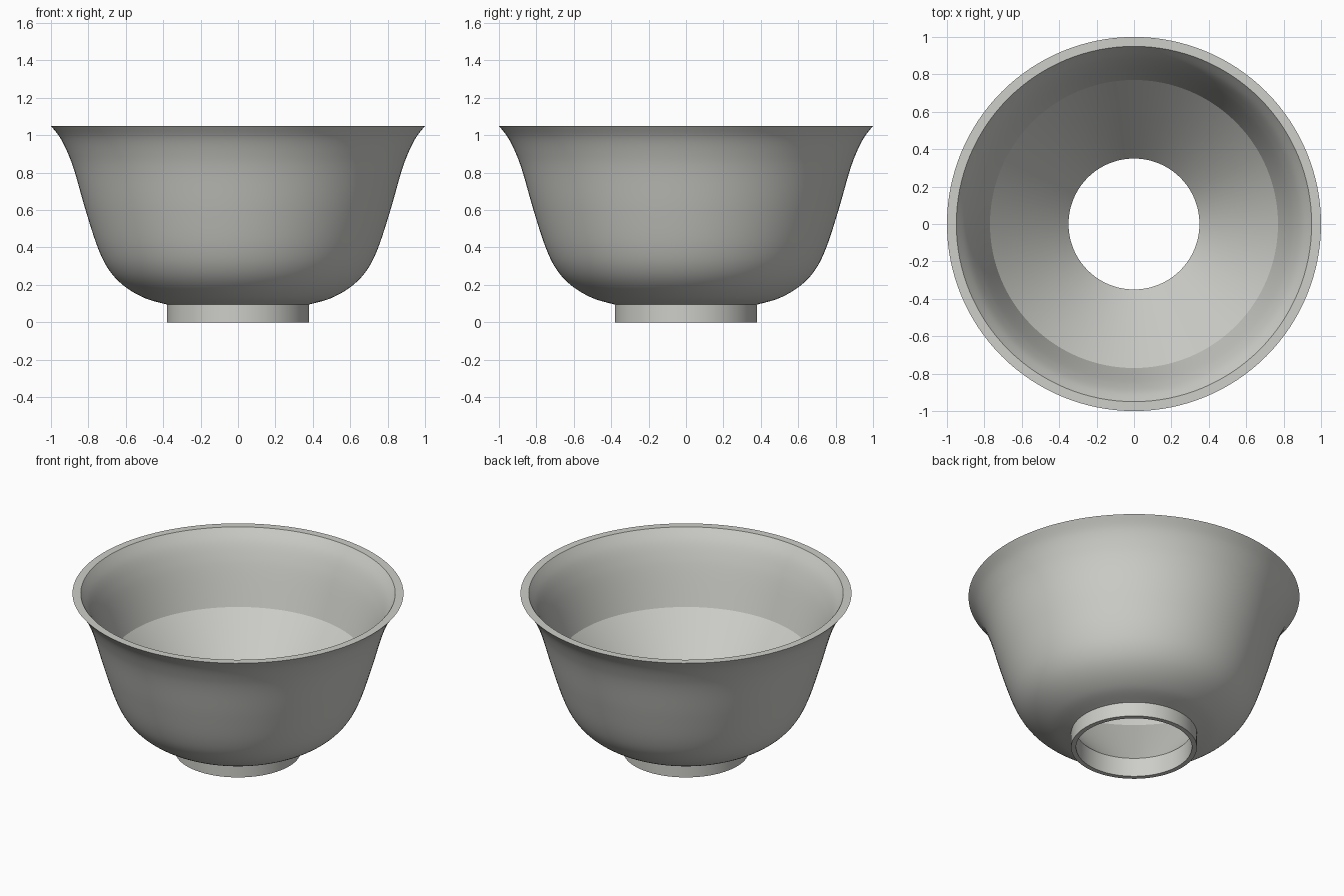
import bpy
import math

if "Cube" in bpy.data.objects:
    bpy.data.objects.remove(bpy.data.objects["Cube"])

SEGMENTS = 128


def smooth_curve(points, steps=6):
    """Catmull-Rom curve through (radius, height) points."""
    p = [points[0]] + points + [points[-1]]
    out = []
    for i in range(1, len(p) - 2):
        for s in range(steps):
            t = s / steps
            out.append(tuple(
                0.5 * (2 * b + (c - a) * t + (2 * a - 5 * b + 4 * c - d) * t ** 2
                       + (3 * b - a - 3 * c + d) * t ** 3)
                for a, b, c, d in zip(p[i - 1], p[i], p[i + 1], p[i + 2])))
    return out + [points[-1]]


def lathe(name, profile, material):
    """Revolve a (radius, height) profile around z."""
    n = len(profile)
    verts, faces = [], []
    for s in range(SEGMENTS):
        a = 2 * math.pi * s / SEGMENTS
        verts += [(r * math.cos(a), r * math.sin(a), z) for r, z in profile]
        k, m = s * n, (s + 1) % SEGMENTS * n
        faces += [(k + i, m + i, m + i + 1, k + i + 1) for i in range(n - 1)]
    mesh = bpy.data.meshes.new(name)
    mesh.from_pydata(verts, [], faces)
    mesh.materials.append(material)
    obj = bpy.data.objects.new(name, mesh)
    bpy.context.collection.objects.link(obj)
    bpy.ops.object.select_all(action='DESELECT')
    obj.select_set(True)
    bpy.context.view_layer.objects.active = obj
    bpy.ops.object.shade_smooth_by_angle(angle=math.radians(17))
    return obj


grey = bpy.data.materials.new("warm_grey")
grey.diffuse_color = (0.61, 0.61, 0.58, 1)
grey.use_nodes = True
grey.node_tree.nodes["Principled BSDF"].inputs["Base Color"].default_value = grey.diffuse_color

# Bowl: flared outer wall, flat rim, inner wall, conical floor down to the hole
outer = smooth_curve([(0.38, 0.095), (0.50, 0.13), (0.61, 0.195), (0.69, 0.28),
                      (0.75, 0.40), (0.815, 0.60), (0.872, 0.80),
                      (0.908, 0.90), (0.95, 0.985), (1.0, 1.05)])
inner = smooth_curve([(0.95, 1.05), (0.902, 0.98), (0.865, 0.90),
                      (0.83, 0.80), (0.77, 0.60)])
lathe("bowl", outer + inner + [(0.35, 0.125)], grey)

# Foot: open ring under the bowl, its bore running up to the floor
lathe("foot_ring", [(0.35, 0.125), (0.35, 0), (0.38, 0), (0.38, 0.095)], grey)
